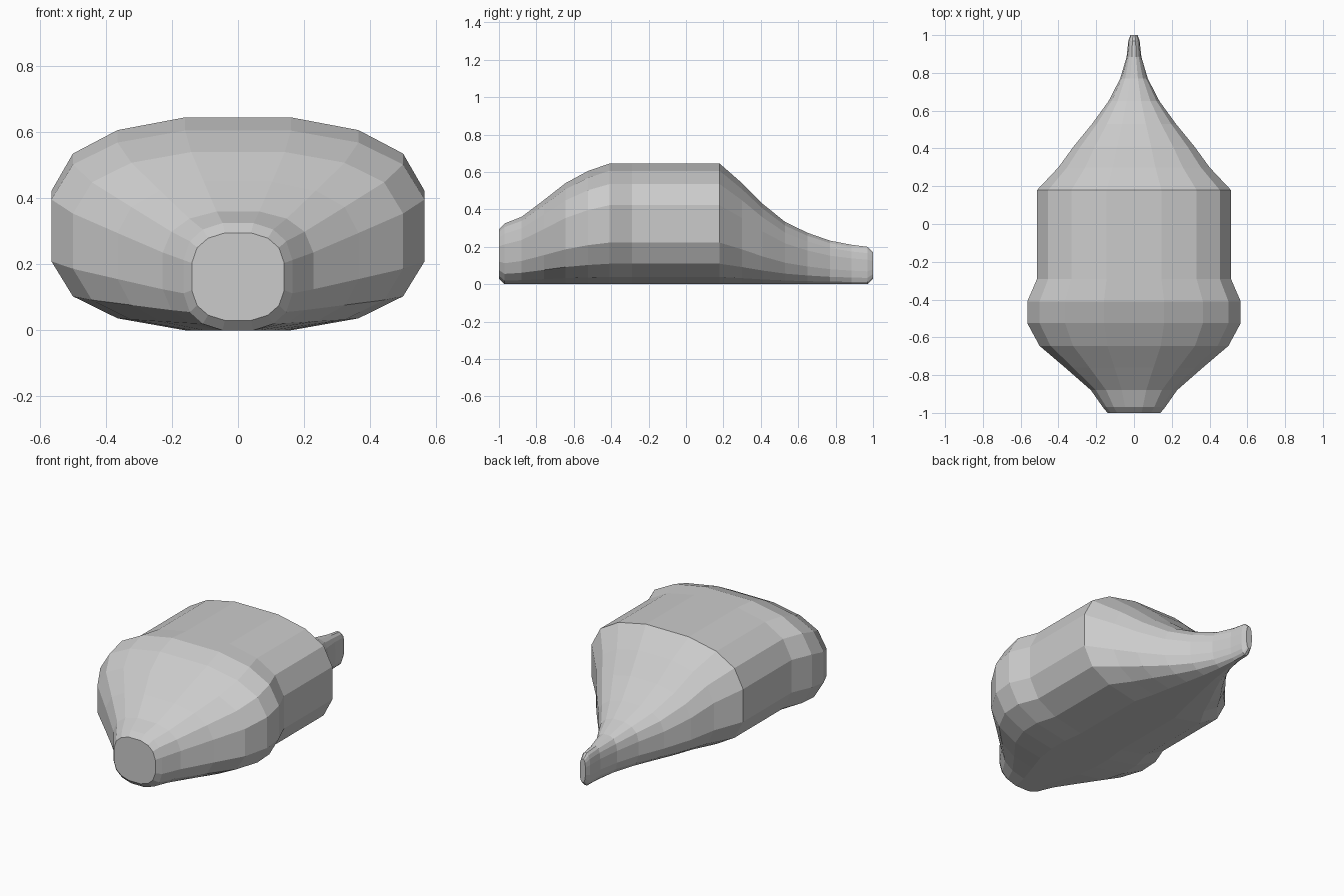
import bpy, bmesh

# Hull stations: y, half width, bottom z, top z
STATIONS = [
    (-1.00, 0.14, 0.03, 0.295), (-0.97, 0.165, 0.0, 0.325), (-0.88, 0.228, 0.0, 0.36),
    (-0.76, 0.365, 0.0, 0.45), (-0.645, 0.50, 0.0, 0.54), (-0.525, 0.565, 0.0, 0.605),
    (-0.41, 0.565, 0.0, 0.645), (-0.29, 0.513, 0.0, 0.645), (0.18, 0.513, 0.0, 0.645),
    (0.30, 0.40, 0.0, 0.54), (0.41, 0.32, 0.0, 0.43), (0.53, 0.222, 0.0, 0.333),
    (0.65, 0.135, 0.0, 0.275), (0.77, 0.073, 0.0, 0.233), (0.885, 0.039, 0.0, 0.211),
    (0.97, 0.03, 0.0, 0.20), (1.00, 0.019, 0.03, 0.172),
]

# Rounded 16-sided cross-section, one quadrant mirrored into a full ring
QUAD = [(1.0, 0.31), (0.885, 0.66), (0.646, 0.88), (0.283, 1.0)]
half = QUAD + [(-x, z) for x, z in reversed(QUAD)]
RING = half + [(-x, -z) for x, z in half]


def loft(name, stations):
    bm = bmesh.new()
    rings = []
    for y, w, lo, hi in stations:
        mid, h = (lo + hi) / 2, (hi - lo) / 2
        rings.append([bm.verts.new((x * w, y, mid + z * h)) for x, z in RING])
    n = len(RING)
    for a, b in zip(rings, rings[1:]):
        for i in range(n):
            j = (i + 1) % n
            bm.faces.new((a[i], a[j], b[j], b[i]))
    # End caps
    bm.faces.new(rings[0])
    bm.faces.new(rings[-1])
    bmesh.ops.recalc_face_normals(bm, faces=bm.faces)
    mesh = bpy.data.meshes.new(name)
    bm.to_mesh(mesh)
    bm.free()
    obj = bpy.data.objects.new(name, mesh)
    bpy.context.collection.objects.link(obj)
    return obj


# Single flat-shaded tapered body
loft("tapered_body", STATIONS)
